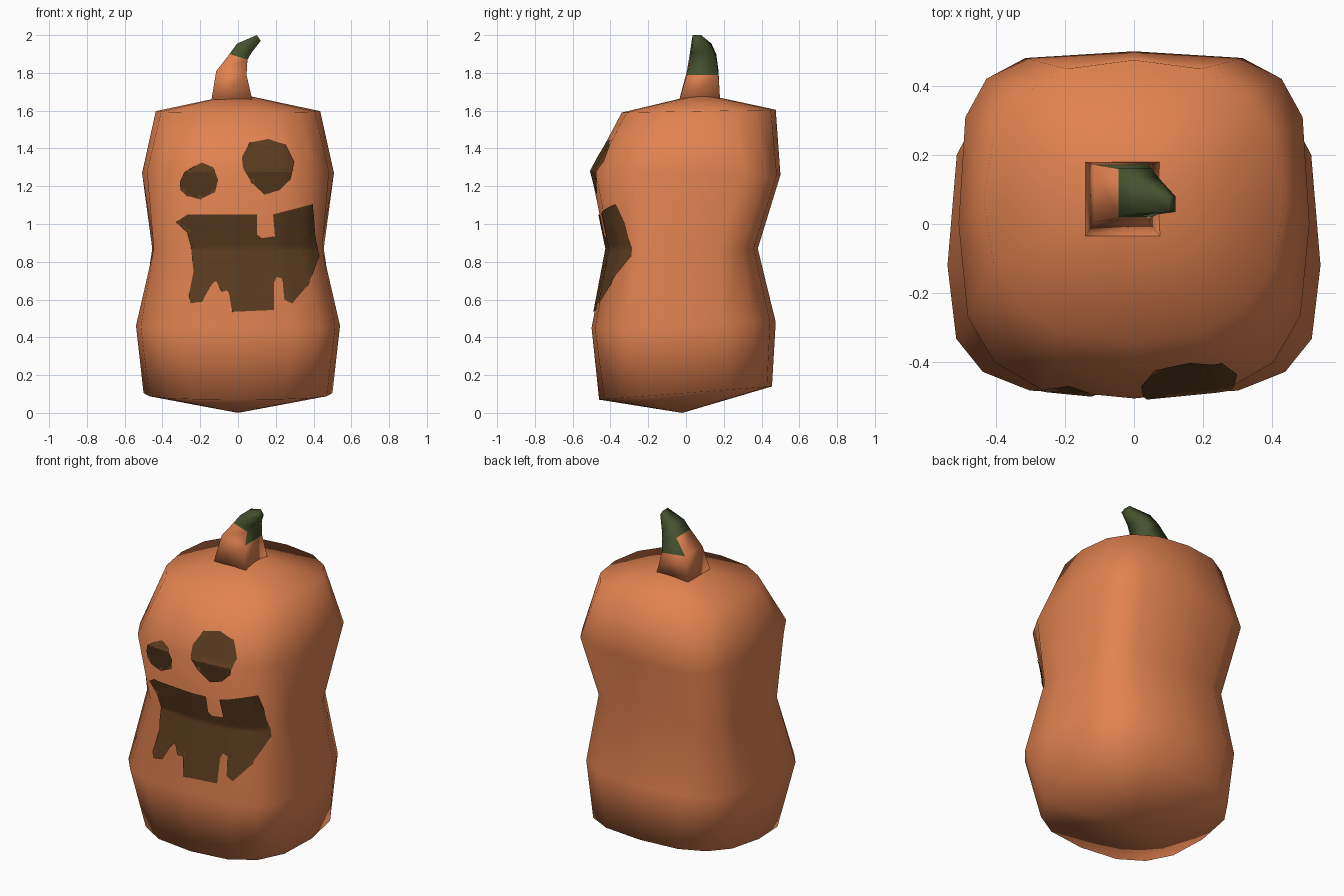
import bpy, bmesh, math
from mathutils import Vector
from mathutils.bvhtree import BVHTree
from mathutils.geometry import tessellate_polygon

if "Cube" in bpy.data.objects:
    bpy.data.objects.remove(bpy.data.objects["Cube"])


def material(name, rgb):
    m = bpy.data.materials.new(name)
    m.diffuse_color = (*rgb, 1)
    m.use_nodes = True
    m.node_tree.nodes["Principled BSDF"].inputs["Base Color"].default_value = m.diffuse_color
    return m


orange = material("pumpkin orange", (0.76, 0.225, 0.082))
brown = material("dark brown", (0.10, 0.043, 0.013))
green = material("stem green", (0.06, 0.082, 0.028))


def make_object(name, bm, mats):
    for f in bm.faces:
        f.smooth = True
    me = bpy.data.meshes.new(name)
    bm.to_mesh(me)
    for m in mats:
        me.materials.append(m)
    ob = bpy.data.objects.new(name, me)
    bpy.context.collection.objects.link(ob)
    return ob


def bridge(bm, a, b):
    n = len(a)
    return [bm.faces.new((a[i], a[(i + 1) % n], b[(i + 1) % n], b[i])) for i in range(n)]


# Body: rounded-square rings
# (front z, back z, half width, front y, widest y, back y, front and back squareness)
SIDES = 16
RINGS = [
    (0.07, 0.14, 0.50, -0.46, 0.00, 0.455, 2.6, 2.7),
    (0.45, 0.48, 0.54, -0.50, -0.12, 0.475, 3.3, 3.1),
    (0.87, 0.87, 0.475, -0.42, -0.10, 0.38, 2.5, 3.5),
    (1.28, 1.26, 0.508, -0.505, 0.00, 0.50, 3.0, 4.0),
    (1.59, 1.605, 0.435, -0.34, 0.07, 0.475, 2.4, 2.4),
]


def power(v, n):
    return math.copysign(abs(v) ** (2 / n), v) if abs(v) > 1e-6 else 0.0


body = bmesh.new()
loops = []
for zf, zb, hx, yf, yc, yb, nf, nb in RINGS:
    loop = []
    for i in range(SIDES):
        a = 2 * math.pi * i / SIDES
        n = nb if math.sin(a) > 0 else nf
        u, v = power(math.cos(a), n), power(math.sin(a), n)
        y = yc + v * ((yb - yc) if v > 0 else (yc - yf))
        t = (y - yf) / (yb - yf)
        pinch = 0.93 if zf == 0.87 and i in (0, SIDES // 2) else 1
        loop.append(body.verts.new((hx * u * pinch, y, zf + (zb - zf) * t)))
    loops.append(loop)
for lo, hi in zip(loops, loops[1:]):
    bridge(body, lo, hi)
bottom = body.verts.new((0, -0.02, 0))
top = body.verts.new((0, 0.08, 1.69))
for i in range(SIDES):
    j = (i + 1) % SIDES
    body.faces.new((loops[0][j], loops[0][i], bottom))
    body.faces.new((loops[-1][i], loops[-1][j], top))
bmesh.ops.triangulate(body, faces=body.faces[:])
bmesh.ops.recalc_face_normals(body, faces=body.faces[:])
make_object("pumpkin_body", body, [orange])
tree = BVHTree.FromBMesh(body)


# Painted face parts: outline cut to a grid, then projected on the body front
def painted(name, outline):
    bm = bmesh.new()
    pts = [Vector((x, z, 0)) for x, z in outline]
    vs = [bm.verts.new((p.x, 0, p.y)) for p in pts]
    for tri in tessellate_polygon([pts]):
        bm.faces.new([vs[i] for i in tri])
    cuts = [((k * 0.03, 0, 0), (1, 0, 0)) for k in range(-14, 16)]
    cuts += [((0, 0, 0.5 + k * 0.03), (0, 0, 1)) for k in range(33)]
    cuts += [((0, 0, z), (0, 0, 1)) for z in (0.87, 1.28, 1.274)]
    for co, no in cuts:
        bmesh.ops.bisect_plane(bm, geom=bm.verts[:] + bm.edges[:] + bm.faces[:],
                               plane_co=co, plane_no=no)
    bmesh.ops.triangulate(bm, faces=bm.faces[:])
    bm.normal_update()
    bmesh.ops.reverse_faces(bm, faces=[f for f in bm.faces if f.normal.y > 0])
    for v in bm.verts:
        hit, normal, _, _ = tree.ray_cast(Vector((v.co.x, -2, v.co.z)), Vector((0, 1, 0)))
        if hit is not None:
            v.co = hit + Vector((normal.x, normal.y, 0)).normalized() * 0.007
    make_object(name, bm, [brown])


painted("left_eye", [
    (-.305, 1.22), (-.28, 1.275), (-.24, 1.30), (-.19, 1.325), (-.13, 1.30),
    (-.105, 1.235), (-.12, 1.17), (-.20, 1.13), (-.27, 1.15), (-.30, 1.18)])
painted("right_eye", [
    (.02, 1.355), (.06, 1.43), (.16, 1.45), (.25, 1.42), (.295, 1.33),
    (.275, 1.235), (.22, 1.18), (.14, 1.155), (.07, 1.22), (.025, 1.30)])
painted("mouth", [
    (-.325, 1.01), (-.265, 1.05), (.10, 1.05), (.10, .945), (.125, .925), (.195, .935),
    (.185, 1.05), (.39, 1.105), (.405, .93), (.425, .83), (.37, .68), (.285, .58),
    (.245, .60), (.235, .71), (.205, .72), (.19, .69), (.19, .545), (-.03, .535),
    (-.05, .65), (-.085, .64), (-.115, .70), (-.14, .68), (-.19, .59), (-.25, .58),
    (-.26, .62), (-.235, .75), (-.245, .87), (-.27, .96), (-.295, .98)])

# Stem: bent square tube (left x, left z, right x, right z, front y, back y)
STEM = [
    (-.14, 1.66, .075, 1.66, -.035, .18),
    (-.115, 1.81, .045, 1.79, .005, .172),
    (-.045, 1.90, .05, 1.87, .02, .16),
    (-.005, 1.955, .07, 1.905, .028, .135),
    (.10, 2.0, .12, 1.97, .035, .08),
]
stem = bmesh.new()
loops = [[stem.verts.new(p) for p in
          ((xl, yf, zl), (xr, yf, zr), (xr, yb, zr), (xl, yb, zl))]
         for xl, zl, xr, zr, yf, yb in STEM]
for k, (lo, hi) in enumerate(zip(loops, loops[1:])):
    for side, f in enumerate(bridge(stem, lo, hi)):
        # green tip, reaching lower on the right and back sides
        f.material_index = 1 if k >= 2 or (k == 1 and side in (1, 2)) else 0
stem.faces.new(loops[-1]).material_index = 1
stem.faces.new(loops[0][::-1])
bmesh.ops.recalc_face_normals(stem, faces=stem.faces[:])
make_object("stem", stem, [orange, green])
